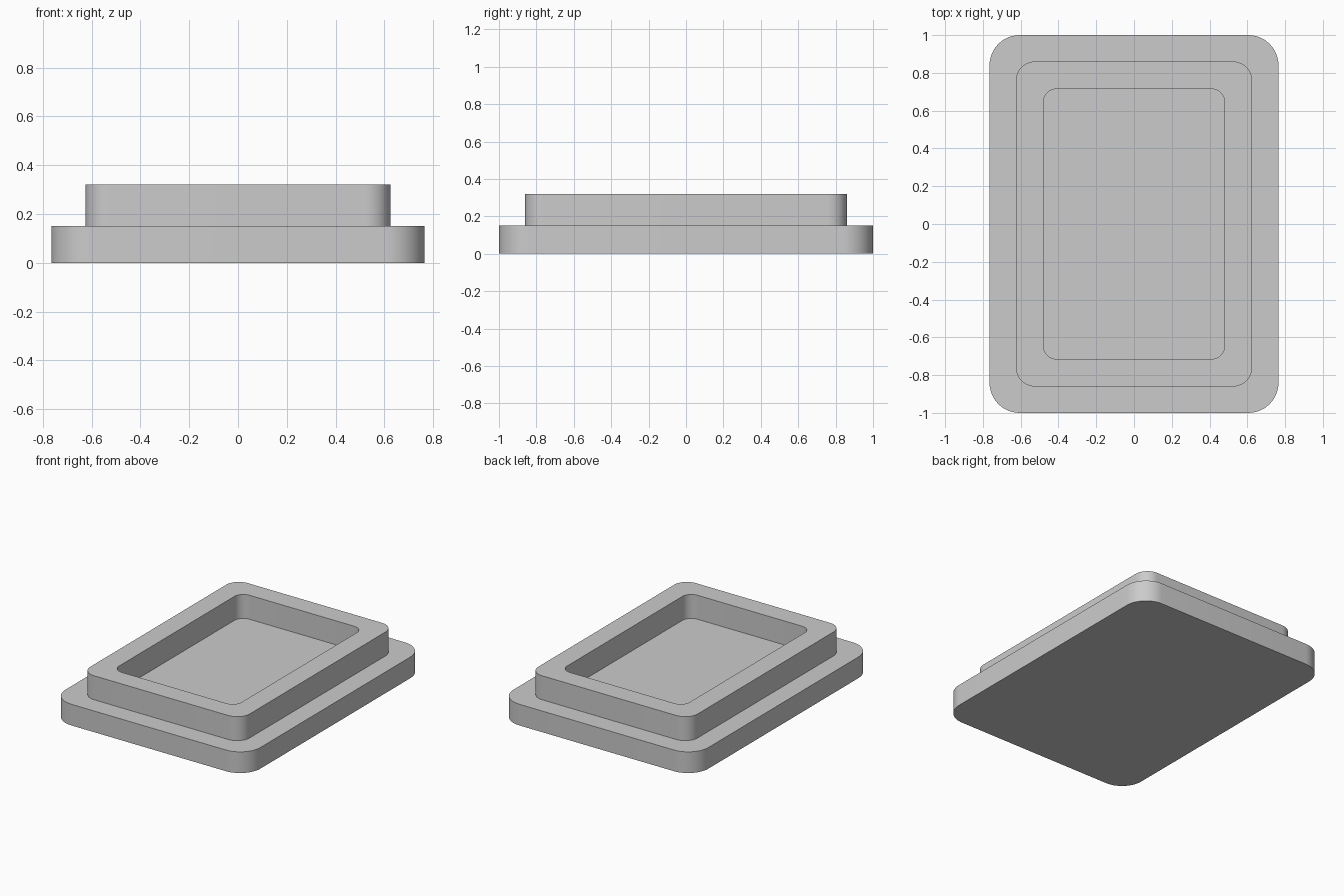
import bpy, bmesh, math

SEGMENTS = 12   # steps per rounded corner
BASE_TOP = 0.15
RIM_TOP = 0.32

if "Cube" in bpy.data.objects:
    bpy.data.objects.remove(bpy.data.objects["Cube"], do_unlink=True)

grey = bpy.data.materials.new("light_grey")
grey.use_nodes = True
grey.diffuse_color = (0.6, 0.6, 0.6, 1)
grey.node_tree.nodes["Principled BSDF"].inputs["Base Color"].default_value = (0.6, 0.6, 0.6, 1)


def rounded_loop(bm, half_x, half_y, radius, z):
    """Counter-clockwise ring of vertices around a rounded rectangle."""
    ring = []
    for corner, (sx, sy) in enumerate([(1, 1), (-1, 1), (-1, -1), (1, -1)]):
        for step in range(SEGMENTS + 1):
            a = math.pi / 2 * (corner + step / SEGMENTS)
            ring.append(bm.verts.new((sx * (half_x - radius) + radius * math.cos(a),
                                      sy * (half_y - radius) + radius * math.sin(a), z)))
    return ring


def bridge(bm, lower, upper):
    """Join two rings with a band of quads."""
    n = len(lower)
    for i in range(n):
        j = (i + 1) % n
        bm.faces.new((lower[i], lower[j], upper[j], upper[i]))


def finish(bm, name):
    mesh = bpy.data.meshes.new(name)
    bm.to_mesh(mesh)
    bm.free()
    mesh.materials.append(grey)
    obj = bpy.data.objects.new(name, mesh)
    bpy.context.collection.objects.link(obj)
    bpy.ops.object.select_all(action='DESELECT')
    obj.select_set(True)
    bpy.context.view_layer.objects.active = obj
    bpy.ops.object.shade_smooth_by_angle(angle=math.radians(30))


# Base plate: a rounded slab, its top also forms the tray floor
base_outline = (0.765, 1.0, 0.16)
bm = bmesh.new()
bottom = rounded_loop(bm, *base_outline, 0)
top = rounded_loop(bm, *base_outline, BASE_TOP)
bridge(bm, bottom, top)
bm.faces.new(bottom[::-1])
bm.faces.new(top)
finish(bm, "base_plate")

# Raised rim: outer wall, flat top and inner wall, standing on the plate
outer = (0.625, 0.86, 0.10)
inner = (0.48, 0.715, 0.07)
bm = bmesh.new()
rings = [rounded_loop(bm, *outline, z) for outline, z in (
    (outer, BASE_TOP), (outer, RIM_TOP), (inner, RIM_TOP), (inner, BASE_TOP))]
for lower, upper in zip(rings, rings[1:]):
    bridge(bm, lower, upper)
finish(bm, "raised_rim")
